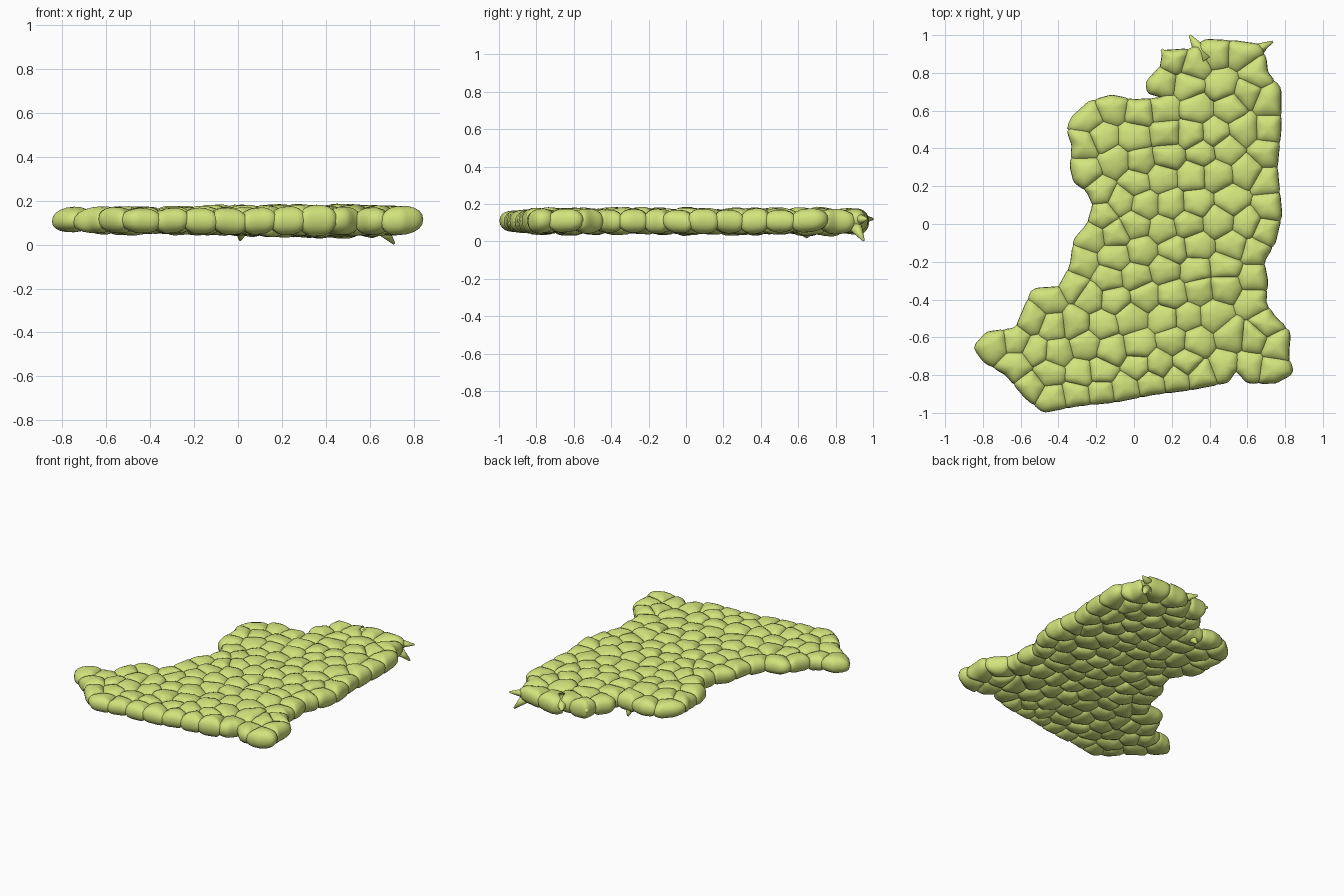
import bpy, bmesh, math, random
from mathutils import Vector

if "Cube" in bpy.data.objects:
    bpy.data.objects.remove(bpy.data.objects["Cube"])

random.seed(4)

# Ragged outline of the patch, seen from above, counter-clockwise
OUT = [Vector(p) for p in [
    (.15, .92), (.14, .84), (.06, .75), (.07, .69), (.15, .67), (0, .66), (-.12, .685),
    (-.24, .65), (-.33, .57), (-.36, .50), (-.33, .42), (-.34, .30), (-.32, .22),
    (-.25, .17), (-.22, .10), (-.25, 0), (-.32, -.08), (-.34, -.22), (-.40, -.33),
    (-.54, -.34), (-.57, -.41), (-.63, -.55), (-.78, -.57), (-.855, -.65), (-.80, -.73),
    (-.68, -.80), (-.58, -.92), (-.48, -1), (-.3, -.965), (-.1, -.945), (.1, -.905),
    (.3, -.88), (.5, -.84), (.54, -.78), (.6, -.845), (.75, -.845), (.85, -.79),
    (.82, -.70), (.83, -.57), (.75, -.49), (.70, -.42), (.71, -.30), (.69, -.2),
    (.75, -.1), (.785, .05), (.77, .2), (.76, .3), (.78, .5), (.78, .72), (.71, .8),
    (.70, .88), (.68, .95), (.55, .97), (.38, .98), (.30, .93)]]
EDGES = list(zip(OUT, OUT[1:] + OUT[:1]))


def cross(a, b):
    return a.x * b.y - a.y * b.x


def ray_hits(p, d):
    """Distances along a ray to the outline."""
    hits = []
    for a, b in EDGES:
        e = b - a
        den = cross(d, e)
        if abs(den) > 1e-9:
            t, u = cross(a - p, e) / den, cross(a - p, d) / den
            if t > 0 and 0 <= u < 1:
                hits.append(t)
    return hits


def edge_distance(p):
    best = 9
    for a, b in EDGES:
        t = max(0, min(1, (p - a).dot(b - a) / (b - a).length_squared))
        best = min(best, (a + (b - a) * t - p).length)
    return best if len(ray_hits(p, Vector((.9981, .0616)))) % 2 else -best


# Pebble centres: one row following the rim, then staggered rows, then gap fillers
seeds = []


def try_seed(p, inset, gap):
    if edge_distance(p) > inset and all((p - q).length > gap for q in seeds):
        seeds.append(p)


for a, b in EDGES:
    d = (b - a).normalized()
    for i in range(6):
        try_seed(a + (b - a) * i / 6 + Vector((-d.y, d.x)) * .068, .052, .125)
rim_count = len(seeds)
for j in range(18):
    for i in range(14):
        x = -.9 + .15 * (i + .3 * (j % 2)) + random.uniform(-.025, .025)
        y = -1 + .122 * j + .08 * x + random.uniform(-.02, .02)
        try_seed(Vector((x, y)), .12, .095)
for _ in range(3000):
    try_seed(Vector((random.uniform(-.85, .85), random.uniform(-1, 1))), .055, .105)

SEG, RINGS = 28, 10


def pebble(bm, k):
    """Pillow that fills the space between its neighbours and the outline."""
    p = seeds[k]
    rim = k < rim_count
    near = [q - p for q in seeds if q is not p and (q - p).length < .4]
    radii = []
    for s in range(SEG):
        d = Vector((math.cos(s * math.tau / SEG), math.sin(s * math.tau / SEG)))
        r = min([.16] + ray_hits(p, d))
        for n in near:
            if d.dot(n) > 1e-6:
                r = min(r, n.length_squared / 2 / d.dot(n) * 1.2)
        radii.append(r)
    radii = [(radii[s - 1] + 4 * radii[s] + radii[(s + 1) % SEG]) / 6 for s in range(SEG)]
    sag = .013 * math.exp(-((p.x - .4) / .35) ** 2)
    half = .060 if rim else .062
    top = half + random.uniform(-.006, .006) + .5 * sag
    bot = half + random.uniform(-.006, .006) + sag
    tilt = .08 if rim else .16
    tx, ty = random.uniform(-tilt, tilt), random.uniform(-tilt, tilt)
    flat = .9 if rim else .75
    loops = []
    for i in range(1, RINGS):
        a = -math.pi / 2 + math.pi * i / RINGS
        f = math.cos(a) ** flat
        z = math.copysign(abs(math.sin(a)) ** .9, a) * (top if a > 0 else bot)
        loop = []
        for s in range(SEG):
            t = s * math.tau / SEG
            x, y = math.cos(t) * radii[s] * f, math.sin(t) * radii[s] * f
            loop.append(bm.verts.new((p.x + x, p.y + y, .11 + z + tx * x + ty * y)))
        loops.append(loop)
    for lo, hi in zip(loops, loops[1:]):
        for s in range(SEG):
            n = (s + 1) % SEG
            bm.faces.new((lo[s], lo[n], hi[n], hi[s]))
    low = bm.verts.new((p.x, p.y, .11 - bot))
    high = bm.verts.new((p.x, p.y, .11 + top))
    for s in range(SEG):
        n = (s + 1) % SEG
        bm.faces.new((low, loops[0][n], loops[0][s]))
        bm.faces.new((high, loops[-1][s], loops[-1][n]))


def tip(bm, base, end, width):
    """Torn pointed flap on the rim."""
    a, b = Vector(base), Vector(end)
    m = (b - a).to_track_quat('Z', 'Y').to_matrix().to_4x4()
    m.translation = (a + b) / 2
    bmesh.ops.create_cone(bm, cap_ends=True, segments=16, radius1=width, radius2=.006,
                          depth=(b - a).length, matrix=m)


mat = bpy.data.materials.new("moss_green")
mat.diffuse_color = (.64, .77, .20, 1)
mat.use_nodes = True
mat.node_tree.nodes["Principled BSDF"].inputs["Base Color"].default_value = mat.diffuse_color


def finish(bm, name):
    me = bpy.data.meshes.new(name)
    bm.to_mesh(me)
    bm.free()
    me.materials.append(mat)
    me.shade_smooth()
    bpy.context.collection.objects.link(bpy.data.objects.new(name, me))


# Rim pebbles, inner pebbles and torn tips
for name, ids in (("rim_pebbles", range(rim_count)),
                  ("inner_pebbles", range(rim_count, len(seeds)))):
    bm = bmesh.new()
    for k in ids:
        pebble(bm, k)
    finish(bm, name)
bm = bmesh.new()
for base, end, w in (((.60, .90, .12), (.735, .965, .12), .045),
                     ((.64, .90, .09), (.71, .95, .005), .04),
                     ((.38, .87, .12), (.295, 1, .12), .055),
                     ((.22, .83, .12), (.145, .925, .12), .05),
                     ((.02, .60, .09), (.01, .65, .02), .045)):
    tip(bm, base, end, w)
finish(bm, "torn_tips")
